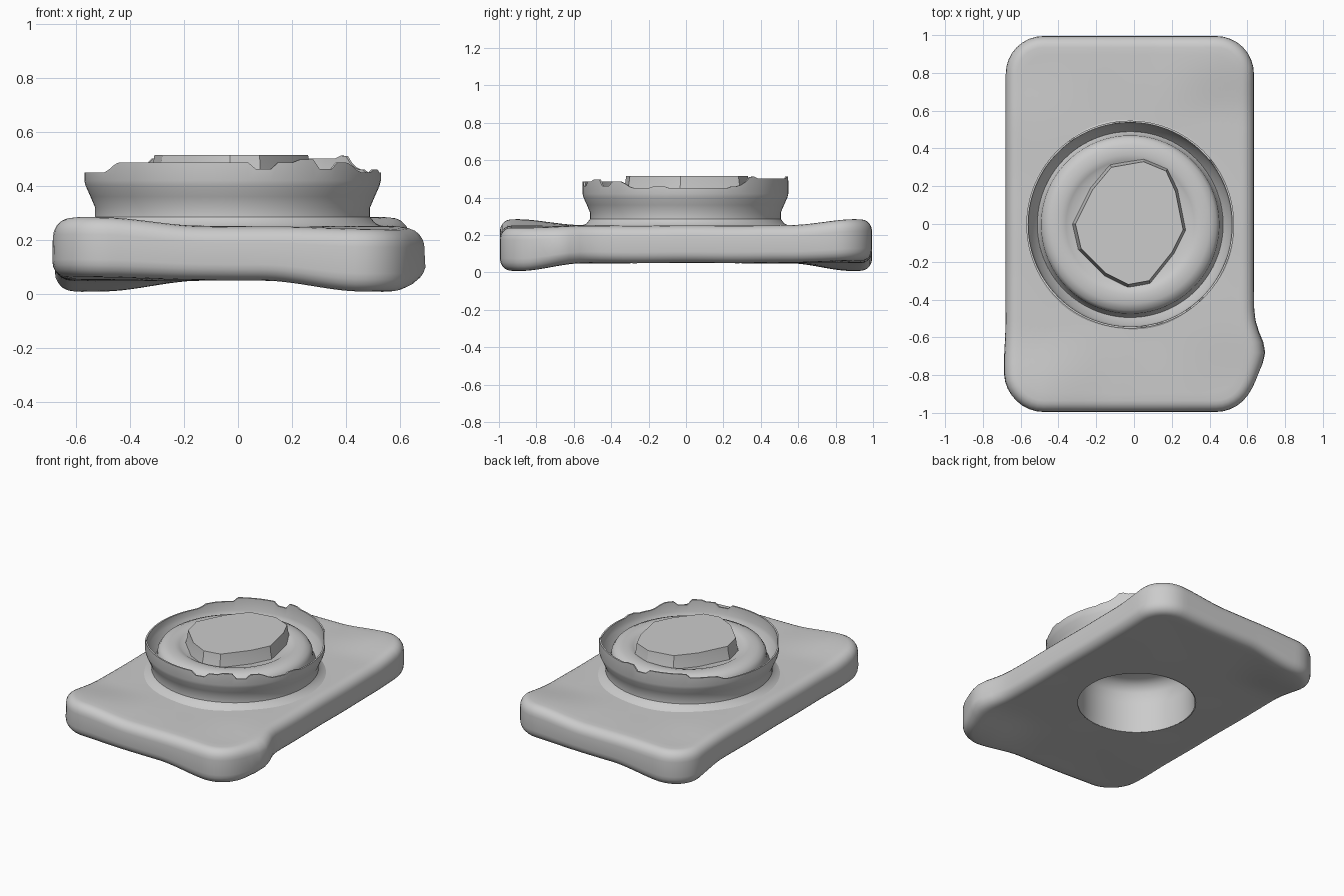
import bpy, bmesh, math, random
from mathutils import Vector

if "Cube" in bpy.data.objects:
    bpy.data.objects.remove(bpy.data.objects["Cube"], do_unlink=True)
random.seed(4)
CX, CY = -0.02, -0.003          # axis of the round mount
TAU = 2 * math.pi

grey = bpy.data.materials.new("plain grey")
grey.use_nodes = True
grey.diffuse_color = (0.6, 0.6, 0.6, 1)
grey.node_tree.nodes["Principled BSDF"].inputs["Base Color"].default_value = (0.6, 0.6, 0.6, 1)


def loft(name, loops, cap_end=False, angle=35):
    """Skin a list of equal closed loops; optionally cap the last."""
    bm = bmesh.new()
    rings = [[bm.verts.new(p) for p in loop] for loop in loops]
    for a, b in zip(rings, rings[1:]):
        n = len(a)
        for i in range(n):
            j = (i + 1) % n
            bm.faces.new((a[i], a[j], b[j], b[i]))
    if cap_end:
        bm.faces.new(rings[-1])
    bmesh.ops.recalc_face_normals(bm, faces=bm.faces)
    mesh = bpy.data.meshes.new(name)
    bm.to_mesh(mesh)
    bm.free()
    obj = bpy.data.objects.new(name, mesh)
    bpy.context.collection.objects.link(obj)
    mesh.materials.append(grey)
    bpy.ops.object.select_all(action="DESELECT")
    obj.select_set(True)
    bpy.context.view_layer.objects.active = obj
    bpy.ops.object.shade_smooth_by_angle(angle=math.radians(angle))


def circle(r, z, n=96):
    return [(CX + r * math.cos(TAU * i / n), CY + r * math.sin(TAU * i / n), z) for i in range(n)]


def smooth(a, b, v):
    t = min(max((v - a) / (b - a), 0), 1)
    return t * t * (3 - 2 * t)


# Slab: rounded rectangle, slightly twisted at the corners, with a round opening below
def outline(inset, hx=0.657, hy=0.995, r=0.2, arc=8, side=28):
    pts = []
    hx, hy, r = hx - inset, hy - inset, r - inset
    for k in range(4):
        sx, sy = (1, 1, -1, -1)[k], (1, -1, -1, 1)[k]
        start = math.pi / 2 * (1 - k)
        for i in range(arc + 1):
            a = start - math.pi / 2 * i / arc
            pts.append(Vector((sx * (hx - r) + r * math.cos(a), sy * (hy - r) + r * math.sin(a))))
        ex, ey = ((1, -1), (-1, -1), (-1, 1), (1, 1))[k]
        end = Vector((ex * (hx - r), ey * (hy - r)))
        end += Vector(((r, 0), (0, -r), (-r, 0), (0, r))[k])
        last = pts[-1].copy()
        pts += [last.lerp(end, i / side) for i in range(1, side)]
    return pts


def shaped(p, z):
    x, y = p
    k = smooth(0.55, 0.9, abs(y)) * smooth(0.1, 0.47, abs(x))
    up = smooth(0.05, 0.25, z)
    if x * y > 0:
        z += k * (0.012 + 0.022 * up)       # raised corners
    else:
        z -= k * (0.042 - 0.032 * up)       # drooping corners
    bump = 0.066 * math.exp(-((y + 0.68) / 0.12) ** 2) * smooth(0.5, 0.64, x)
    bump -= 0.01 * math.exp(-((y + 0.75) / 0.15) ** 2) * smooth(0.5, 0.64, -x)
    wave = 0.002 * math.sin(9 * x + 5 * y) * math.sin(7 * y - 4 * x)
    return (x - 0.022 + bump * (1 - abs(z - 0.13) * 3), y, z + wave)


def flat_rings(inset, z, radius, steps):
    """Rings running from the outline in to a circle."""
    edge = outline(inset)
    return [[shaped(p.lerp(p.normalized() * radius, t / steps), z) for p in edge]
            for t in range(steps + 1)]


R = 0.06
side_rings = []
for centre, a0 in ((0.05 + R, -90), (0.25 - R, 0)):
    for i in range(6):
        a = math.radians(a0 + 18 * i)
        side_rings.append([shaped(p, centre + R * math.sin(a)) for p in outline(R - R * math.cos(a))])
slab_loops = flat_rings(R, 0.05, 0.36, 14)[::-1][:-1] + side_rings + flat_rings(R, 0.25, 0.4, 14)[1:]
loft("slab", slab_loops)

# Well: open chamber reached from below
loft("well", [circle(r, z) for r, z in
              ((0.36, 0.05), (0.355, 0.12), (0.355, 0.24), (0.35, 0.32), (0.32, 0.36), (0.28, 0.38))],
     cap_end=True)

# Collar: thin flared wall with a ragged rim
N = 120
rim, level = [], 0
for i in range(N):
    if i % 3 == 0:
        level = random.choice((0, 0, 0, 0.01, -0.025))
    s = math.sin(TAU * i / N)
    rim.append(0.45 + 0.037 * smooth(0.5, 0.65, abs(s)) + (0.015 if s > 0.6 else 0) + level)
outer = [(0.56, 0.247), (0.528, 0.262), (0.51, 0.285), (0.51, 0.32), (0.527, 0.36), (0.545, 0.4), (0.55, 0.42)]
inner = [(0.538, 0.42), (0.53, 0.4), (0.51, 0.36), (0.492, 0.335)]


def rim_loop(r):
    return [(x, y, z) for (x, y, _), z in zip(circle(r, 0, N), rim)]


loft("collar", [circle(r, z, N) for r, z in outer] + [rim_loop(0.55), rim_loop(0.54)]
     + [circle(r, z, N) for r, z in inner])

# Inner ring: rounded tyre inside the collar
ring = [(0.492, 0.335), (0.476, 0.36), (0.472, 0.405), (0.455, 0.432), (0.42, 0.447),
        (0.37, 0.45), (0.34, 0.442), (0.32, 0.43), (0.25, 0.43)]
loft("inner_ring", [circle(r, z) for r, z in ring])

# Centre cap: uneven, flat-faced plug
plan = [(-0.31, 0), (-0.22, 0.18), (-0.12, 0.3), (0.05, 0.33), (0.17, 0.28), (0.22, 0.17), (0.26, -0.03),
        (0.2, -0.15), (0.08, -0.3), (-0.03, -0.32), (-0.15, -0.26), (-0.28, -0.13)]
loft("centre_cap", [[(x * s, y * s, z) for x, y in plan]
                    for s, z in ((1.06, 0.42), (1.02, 0.47), (1, 0.515))], cap_end=True, angle=30)
